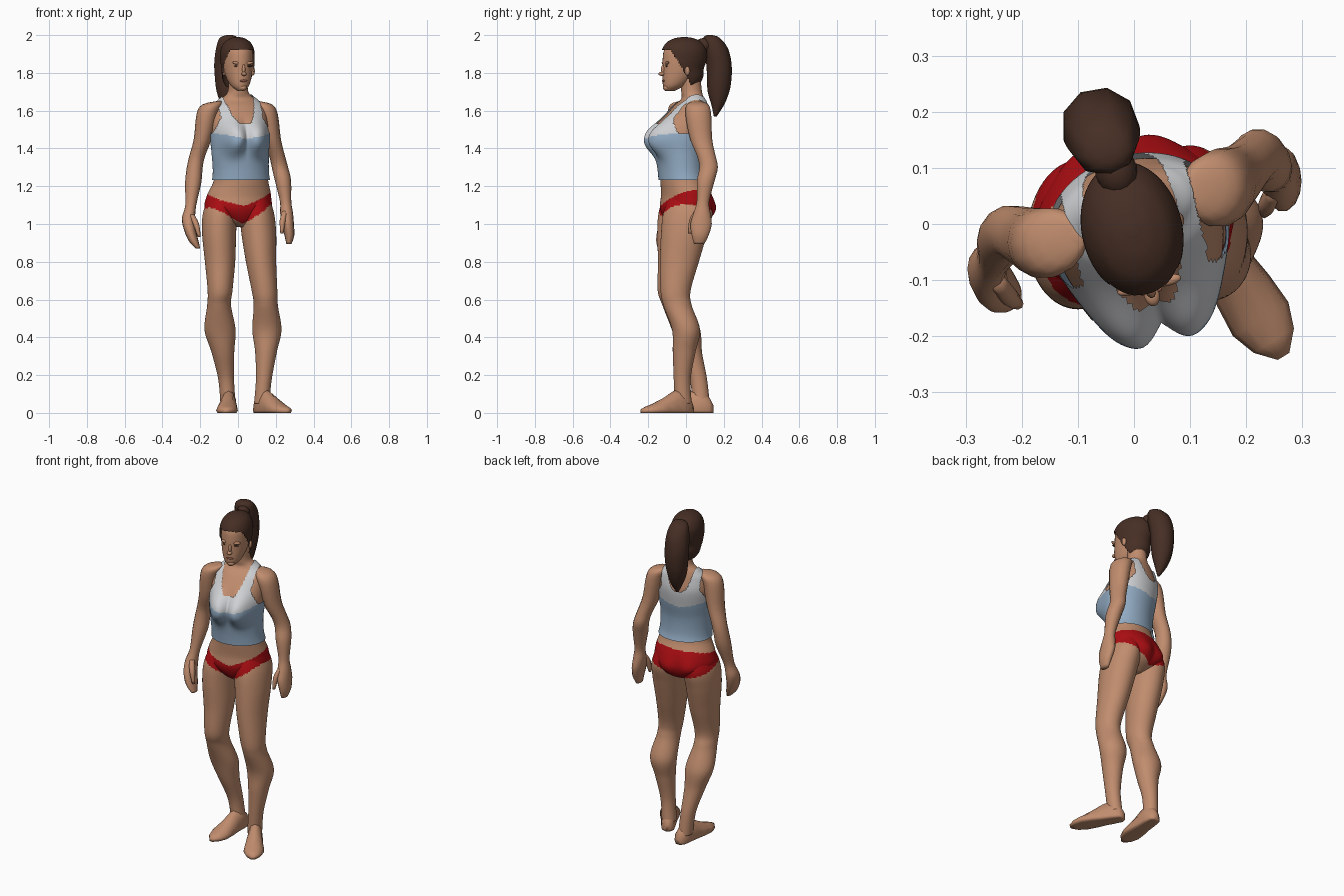
import bpy, bmesh, math
from mathutils import Vector, Matrix

TURN = math.radians(14)          # torso and head are turned a little to the left


def material(name, rgb):
    m = bpy.data.materials.new(name)
    m.diffuse_color = (*rgb, 1)
    return m


SKIN = material("skin", (0.53, 0.265, 0.155))
WHITE = material("shirt white", (0.62, 0.63, 0.65))
BLUE = material("shirt blue", (0.29, 0.41, 0.55))
RED = material("briefs red", (0.40, 0.004, 0.006))
HAIR = material("hair brown", (0.062, 0.028, 0.018))
LIP = material("lip", (0.36, 0.14, 0.09))


def local(p):
    """World point in the turned body frame: u sideways, v back, z up."""
    return Matrix.Rotation(-TURN, 3, 'Z') @ p


def spline(rows, k):
    """Smooth the rows with a Catmull-Rom curve, k steps per span."""
    out = []
    for i in range(len(rows) - 1):
        a, b, c, d = (rows[min(max(j, 0), len(rows) - 1)] for j in range(i - 1, i + 3))
        for s in range(k):
            t = s / k
            out.append([0.5 * (2 * q + (r - p) * t + (2 * p - 5 * q + 4 * r - w) * t * t
                               + (3 * q - p - 3 * r + w) * t ** 3)
                        for p, q, r, w in zip(a, b, c, d)])
    return out + [list(rows[-1])]


def skin(name, rings, mats, rule=None, keep=None):
    """Join rings of points into a closed surface, colour and trim it by rule."""
    bm = bmesh.new()
    vs = [[bm.verts.new(p) for p in r] for r in rings]
    n = len(vs[0])
    for a, b in zip(vs, vs[1:]):
        for i in range(n):
            bm.faces.new((a[i], a[(i + 1) % n], b[(i + 1) % n], b[i]))
    bm.faces.new(vs[0])
    bm.faces.new(vs[-1])
    bmesh.ops.recalc_face_normals(bm, faces=bm.faces)
    if keep:
        bad = [f for f in bm.faces if not keep(local(f.calc_center_median()))]
        bmesh.ops.delete(bm, geom=bad, context='FACES')
    for f in bm.faces:
        f.smooth = True
        if rule:
            f.material_index = rule(local(f.calc_center_median()))
    me = bpy.data.meshes.new(name)
    bm.to_mesh(me)
    bm.free()
    for m in mats:
        me.materials.append(m)
    ob = bpy.data.objects.new(name, me)
    bpy.context.collection.objects.link(ob)
    return ob


def loft(name, rows, mats, n=14, k=3, turn=0.0, grow=0.0, warp=None, **kw):
    """Rows are (x, y, z, half width, half depth) of level ellipses."""
    rot = Matrix.Rotation(turn, 3, 'Z')
    rings = []
    for x, y, z, rx, ry in spline(rows, k):
        ring = []
        for i in range(n):
            a = 2 * math.pi * i / n
            u, v = (max(rx, .004) + grow) * math.cos(a), (max(ry, .004) + grow) * math.sin(a)
            if warp:
                v += warp(u, math.sin(a), z)
            ring.append(rot @ Vector((u, v, 0)) + Vector((x, y, z)))
        rings.append(ring)
    return skin(name, rings, mats, **kw)


def ball(name, u, v, z, size, mat, tilt=0.0):
    """Small ellipsoid placed in the turned head frame."""
    bm = bmesh.new()
    m = (Matrix.Rotation(TURN, 4, 'Z') @ Matrix.Translation((u, v, z))
         @ Matrix.Rotation(tilt, 4, 'Y') @ Matrix.Diagonal((*size, 1)))
    bmesh.ops.create_uvsphere(bm, u_segments=12, v_segments=8, radius=1, matrix=m)
    for f in bm.faces:
        f.smooth = True
    me = bpy.data.meshes.new(name)
    bm.to_mesh(me)
    bm.free()
    me.materials.append(mat)
    bpy.context.collection.objects.link(bpy.data.objects.new(name, me))


def body_shape(u, s, z):
    """Bust in front, buttocks behind."""
    if s < 0:
        r = ((abs(u) - .07) / .068) ** 2 + ((z - 1.455) / .085) ** 2
        return 0.072 * math.exp(-r ** 1.4) * s
    return 0.025 * s * math.exp(-((abs(u) - .075) / .06) ** 2 - ((z - 1.07) / .07) ** 2)


def briefs(p):
    """1 where the red briefs cover the hips."""
    u, t = abs(p.x), (min(max(p.y / .1, -1), 1) + 1) / 2
    top = (1.095 + .33 * u) * (1 - t) + 1.185 * t + .07 * p.x
    low = (1.0 + .6 * u) * (1 - t) + (1.01 + .34 * u) * t + .06 * p.x
    return int(low < p.z < top)


def shirt_keep(p):
    u = abs(p.x)
    if not 1.232 < p.z < 1.685:
        return False
    if p.z > 1.48 and u > .115 + .04 * max(0, (1.56 - p.z) / .08):
        return False
    neck = 1.53 if p.y < .035 else 1.55
    return p.z < neck + .13 * (u / .078) ** 3


# Torso with neck, and the tank top over it
torso = [(.01, -.01, .985, .03, .06), (.005, 0, 1.02, .10, .11), (0, 0, 1.08, .175, .135),
         (.005, 0, 1.15, .172, .13), (.015, -.015, 1.22, .148, .118), (.015, -.025, 1.28, .14, .113),
         (.012, -.03, 1.37, .143, .118), (.01, -.02, 1.46, .15, .125), (.005, 0, 1.55, .152, .115),
         (.005, .02, 1.62, .135, .085), (0, .035, 1.66, .095, .06), (0, .03, 1.70, .055, .055),
         (0, .02, 1.79, .05, .055)]
loft("torso", torso, [SKIN, RED], n=120, k=14, turn=TURN, warp=body_shape, rule=briefs)
loft("tank_top", torso, [BLUE, WHITE], n=120, k=14, turn=TURN, grow=.01, warp=body_shape,
     keep=shirt_keep, rule=lambda p: int(p.z > 1.45 + .2 * abs(p.x)))

# Legs
loft("left_leg", [(.09, .015, 1.15, .07, .10), (.10, .01, 1.06, .09, .13), (.11, -.01, .95, .092, .122),
                  (.122, -.035, .80, .08, .103), (.14, -.055, .65, .068, .08), (.147, -.045, .57, .064, .075),
                  (.153, 0, .44, .077, .074), (.148, -.01, .32, .057, .06), (.137, -.02, .18, .042, .045),
                  (.125, -.015, .05, .04, .045)],
     [SKIN, RED], n=64, k=14, rule=briefs)
loft("right_leg", [(-.08, -.015, 1.15, .07, .10), (-.095, -.015, 1.06, .09, .13), (-.10, -.03, .95, .09, .122),
                   (-.095, -.048, .80, .08, .10), (-.095, -.07, .65, .066, .08), (-.10, -.05, .57, .063, .075),
                   (-.095, 0, .44, .082, .075), (-.08, .025, .32, .06, .06), (-.063, .065, .18, .042, .046),
                   (-.053, .08, .05, .04, .046)],
     [SKIN, RED], n=64, k=14, rule=briefs)


def foot(name, heel, toe):
    """Flat-soled foot: rows are (distance from heel, half width, height)."""
    heel, toe = Vector((*heel, 0)), Vector((*toe, 0))
    d = (toe - heel).normalized()
    side = Vector((-d.y, d.x, 0))
    rings = []
    for s, w, h in [(0, .015, .04), (.02, .037, .08), (.07, .042, .13), (.12, .045, .115),
                    (.18, .054, .08), (.24, .058, .05), (.285, .042, .035), (.318, .012, .02)]:
        ring = []
        for i in range(12):
            a = 2 * math.pi * i / 12
            ring.append(heel + d * s + side * w * math.cos(a)
                        + Vector((0, 0, .012 + (h - .012) * math.sin(a) if math.sin(a) > .01
                                  else .012 if math.sin(a) > -.01 else 0)))
        rings.append(ring)
    skin(name, rings, [SKIN])


foot("left_foot", (.10, .035), (.266, -.235))
foot("right_foot", (-.043, .145), (-.063, -.17))

# Arms with hands and thumbs
loft("left_arm", [(.10, .06, 1.65, .015, .02), (.132, .062, 1.632, .05, .058), (.156, .065, 1.58, .055, .07),
                  (.18, .08, 1.45, .047, .06), (.207, .108, 1.36, .042, .05), (.222, .12, 1.30, .043, .05),
                  (.238, .105, 1.23, .043, .048), (.252, .09, 1.12, .03, .034), (.257, .085, 1.06, .034, .045),
                  (.264, .08, 1.0, .032, .058), (.272, .075, .94, .026, .046), (.27, .07, .895, .014, .028)], [SKIN])
loft("right_arm", [(-.10, -.02, 1.65, .015, .02), (-.138, -.03, 1.632, .052, .056), (-.164, -.034, 1.58, .056, .063),
                   (-.187, -.027, 1.45, .047, .057), (-.216, -.015, 1.36, .042, .048), (-.229, -.017, 1.30, .042, .048),
                   (-.237, -.03, 1.22, .043, .047), (-.25, -.063, 1.10, .029, .033), (-.262, -.08, 1.03, .035, .045),
                   (-.255, -.10, .97, .031, .052), (-.235, -.115, .91, .026, .044), (-.212, -.125, .87, .012, .024)],
     [SKIN])
loft("left_thumb", [(.25, .06, 1.07, .014, .016), (.237, .035, 1.02, .016, .018), (.232, .02, .95, .008, .01)], [SKIN], n=8)
loft("right_thumb", [(-.245, -.10, 1.05, .014, .016), (-.222, -.13, 1.0, .016, .018), (-.205, -.142, .93, .008, .01)],
     [SKIN], n=8)

# Head; each row is (offset towards the back, z, half width, half depth)
S, C = math.sin(TURN), math.cos(TURN)


def head_rows(rows):
    return [(-.006 - S * v, C * v, z, rx, ry) for v, z, rx, ry in rows]


face = [(-.088, 1.705, .018, .026), (-.068, 1.73, .046, .056), (-.045, 1.77, .064, .082), (-.02, 1.82, .076, .107),
        (-.012, 1.87, .08, .114), (-.01, 1.92, .077, .108), (-.01, 1.96, .054, .076), (-.01, 1.975, .01, .012)]
hair = [(.01, 1.725, .045, .05), (.0, 1.75, .064, .072), (-.005, 1.78, .072, .09), (-.02, 1.82, .077, .108),
        (-.012, 1.87, .082, .115), (-.01, 1.92, .080, .113), (-.01, 1.96, .062, .088), (-.01, 1.982, .032, .048),
        (-.01, 1.99, .004, .004)]
loft("head", head_rows(face), [SKIN], n=28, k=4, turn=TURN)
loft("hair_cap", head_rows(hair), [HAIR], n=80, k=10, turn=TURN, grow=.007,
     keep=lambda p: p.z > 1.925 - .1 * abs(p.x) or p.y > -.1 + .6 * (1.925 - p.z))

# Ponytail with its root
loft("ponytail", [(-.045, .125, 2.0, .015, .015), (-.05, .135, 1.985, .05, .045), (-.055, .155, 1.93, .065, .068),
                  (-.06, .174, 1.85, .07, .068), (-.06, .176, 1.77, .066, .066), (-.06, .172, 1.70, .056, .058),
                  (-.055, .168, 1.63, .036, .034), (-.05, .155, 1.57, .006, .008)], [HAIR], n=9)
ball("ponytail_root", -.008, .10, 1.945, (.038, .05, .04), HAIR)

# Face
ball("nose_bridge", 0, -.123, 1.818, (.009, .013, .028), SKIN)
ball("nose_tip", 0, -.131, 1.795, (.014, .02, .011), SKIN)
ball("lips", 0, -.124, 1.758, (.021, .006, .006), LIP)
ball("chin", 0, -.106, 1.722, (.022, .02, .017), SKIN)
for side, s in (("left", 1), ("right", -1)):
    ball(side + "_eye", s * .033, -.114, 1.836, (.017, .005, .004), HAIR)
    ball(side + "_brow", s * .035, -.112, 1.852, (.024, .01, .008), SKIN, tilt=-s * .15)
    ball(side + "_ear", s * .078, -.012, 1.81, (.011, .014, .024), SKIN)
